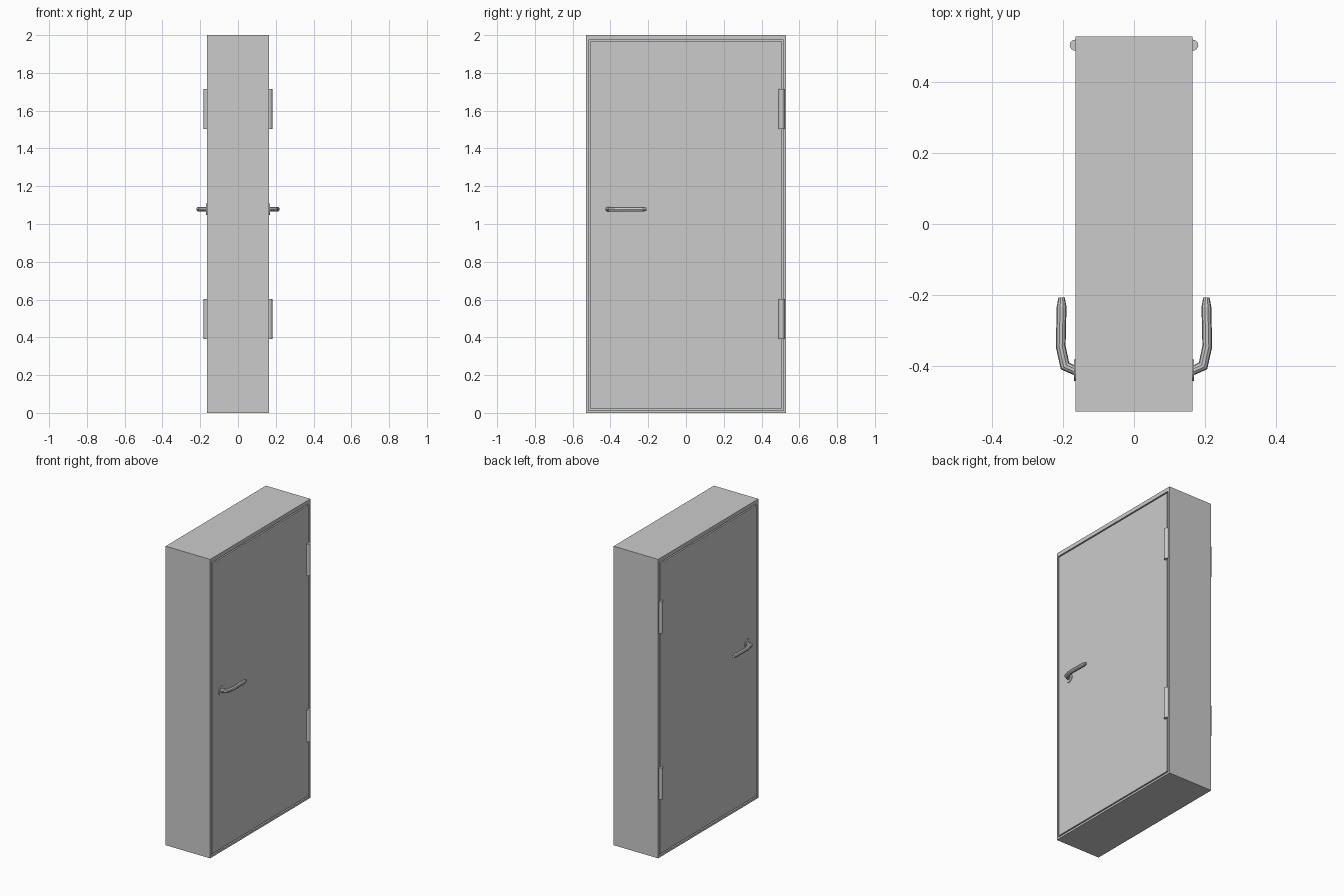
import bpy, bmesh, math
from mathutils import Vector

if "Cube" in bpy.data.objects:
    bpy.data.objects.remove(bpy.data.objects["Cube"])


def finish(bm, name, mirror=True):
    bmesh.ops.recalc_face_normals(bm, faces=bm.faces[:])
    me = bpy.data.meshes.new(name)
    bm.to_mesh(me)
    bm.free()
    ob = bpy.data.objects.new(name, me)
    bpy.context.collection.objects.link(ob)
    if mirror:
        m = ob.modifiers.new("both_sides", 'MIRROR')
        m.use_axis = (True, False, False)
        m.use_mirror_merge = False
    return ob


def cylinder(name, center, r, depth, sides, along_x=False):
    bm = bmesh.new()
    bmesh.ops.create_cone(bm, cap_ends=True, segments=sides, radius1=r, radius2=r, depth=depth)
    ob = finish(bm, name)
    for v in ob.data.vertices:
        if along_x:
            v.co = Vector((v.co.z, v.co.x, v.co.y))
        v.co += Vector(center)
    return ob


# Frame and door: one block with a groove cut around the leaf on both faces
HX, HY, H = 0.165, 0.53, 2.0
GROOVE, DEPTH = 0.012, 0.02
bm = bmesh.new()
bmesh.ops.create_cube(bm, size=1)
for v in bm.verts:
    v.co = (v.co.x * 2 * HX, v.co.y * 2 * HY, (v.co.z + 0.5) * H)
for face in [f for f in bm.faces if abs(f.normal.x) > 0.9]:
    sx = face.normal.x
    bmesh.ops.inset_region(bm, faces=[face], thickness=0.019)
    for v in face.verts:
        if v.co.z > 1:
            v.co.z -= 0.013
    ring = bmesh.ops.inset_region(bm, faces=[face], thickness=GROOVE)['faces']
    ext = bmesh.ops.extrude_face_region(bm, geom=ring)['geom']
    bmesh.ops.delete(bm, geom=ring, context='FACES_ONLY')
    for g in ext:
        if isinstance(g, bmesh.types.BMVert):
            g.co.x -= sx * DEPTH
finish(bm, "door_and_frame", mirror=False)

# Hinges
for label, z in (("lower", 0.497), ("upper", 1.608)):
    cylinder(label + "_hinge", (0.166, 0.505, z), 0.0155, 0.212, 16)

# Handle rose
cylinder("handle_rose", (0.165, -0.413, 1.078), 0.03, 0.009, 16, along_x=True)

# Handle lever: bent tube with mitred rings, tapering at the tip
path = [(0.16, -0.417, 0.0125), (0.195, -0.401, 0.0135), (0.207, -0.346, 0.0138),
        (0.2045, -0.234, 0.0138), (0.2045, -0.208, 0.009)]
SIDES = 10
pts = [Vector((x, y, 1.078)) for x, y, r in path]
bm = bmesh.new()
rings = []
for i, p in enumerate(pts):
    a = (p - pts[i - 1]).normalized() if i else (pts[1] - p).normalized()
    b = (pts[i + 1] - p).normalized() if i < len(pts) - 1 else a
    t = (a + b).normalized()
    side = t.cross(Vector((0, 0, 1))) / max(t.dot(a), 0.5)
    ang = [2 * math.pi * k / SIDES for k in range(SIDES)]
    rings.append([bm.verts.new(p + path[i][2] * (side * math.cos(q) + Vector((0, 0, math.sin(q)))))
                  for q in ang])
for r0, r1 in zip(rings, rings[1:]):
    for k in range(SIDES):
        n = (k + 1) % SIDES
        bm.faces.new((r0[k], r0[n], r1[n], r1[k]))
bm.faces.new(rings[0])
bm.faces.new(rings[-1])
finish(bm, "handle_lever")
